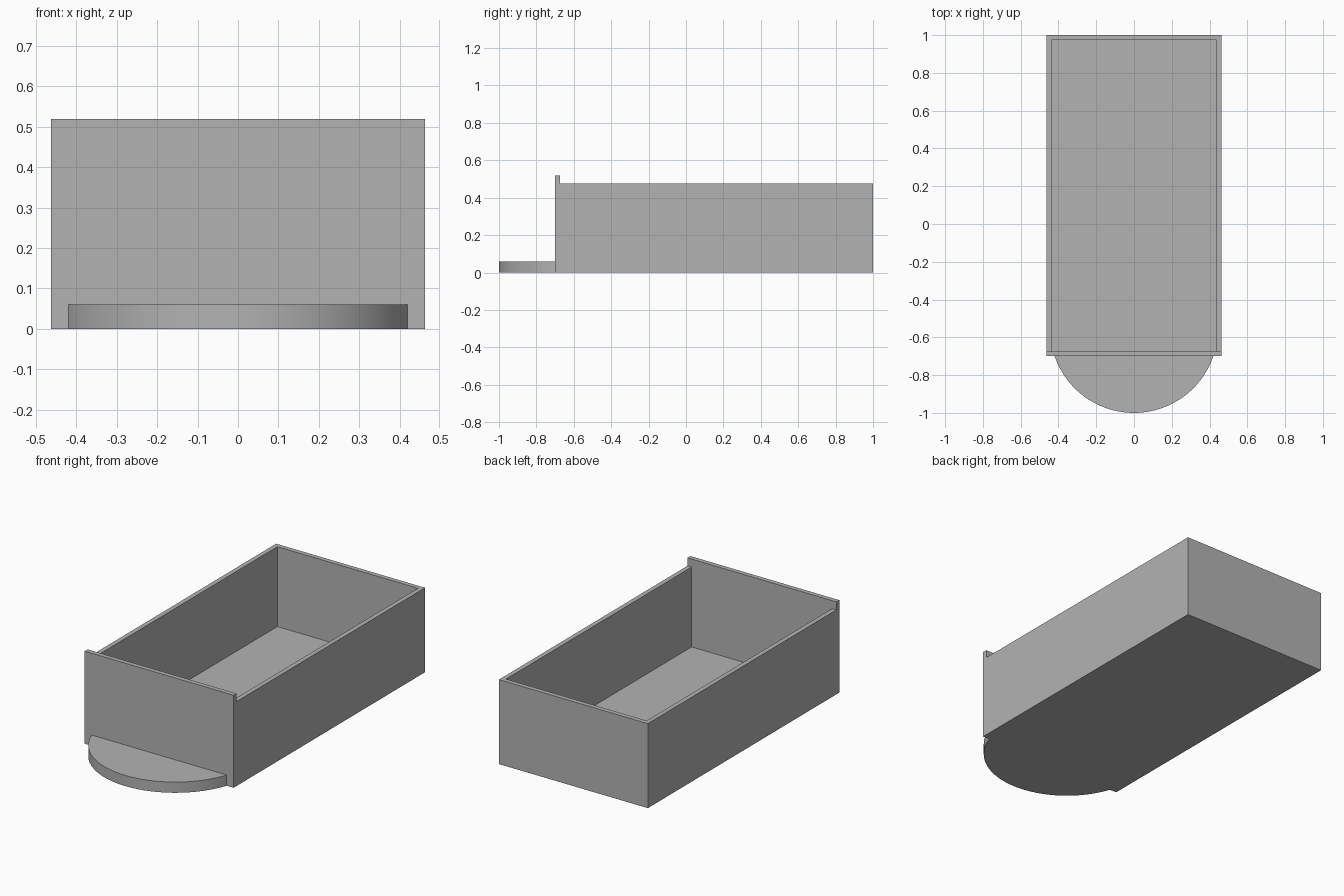
import bpy, bmesh, math
from mathutils import Vector

cube = bpy.data.objects.get("Cube")
if cube:
    bpy.data.objects.remove(cube, do_unlink=True)

# Main dimensions
HALF_W, WALL = 0.463, 0.026
FRONT, BACK = -0.70, 1.0
RIM, PANEL_TOP = 0.475, 0.52
TAB_HALF, TAB_H = 0.42, 0.06

grey = bpy.data.materials.new("plain grey")
grey.use_nodes = True
grey.diffuse_color = (0.45, 0.45, 0.45, 1)
grey.node_tree.nodes["Principled BSDF"].inputs["Base Color"].default_value = grey.diffuse_color


def prism(name, points, offset):
    """Extrude a closed outline of 3D points along an offset."""
    bm = bmesh.new()
    face = bm.faces.new([bm.verts.new(p) for p in points])
    ext = bmesh.ops.extrude_face_region(bm, geom=[face])["geom"]
    bmesh.ops.translate(bm, vec=Vector(offset),
                        verts=[v for v in ext if isinstance(v, bmesh.types.BMVert)])
    bmesh.ops.recalc_face_normals(bm, faces=bm.faces)
    mesh = bpy.data.meshes.new(name)
    bm.to_mesh(mesh)
    bm.free()
    mesh.materials.append(grey)
    obj = bpy.data.objects.new(name, mesh)
    bpy.context.collection.objects.link(obj)
    return obj


def activate(obj):
    bpy.ops.object.select_all(action="DESELECT")
    obj.select_set(True)
    bpy.context.view_layer.objects.active = obj


# Drawer body: side profile with the taller front panel, extruded across
step = FRONT + WALL
profile = [(FRONT, 0), (BACK, 0), (BACK, RIM), (step, RIM),
           (step, PANEL_TOP), (FRONT, PANEL_TOP)]
body = prism("drawer_body", [(-HALF_W, y, z) for y, z in profile], (2 * HALF_W, 0, 0))

# Hollow interior
inner = HALF_W - WALL
corners = [(-inner, step), (inner, step), (inner, BACK - WALL), (-inner, BACK - WALL)]
cutter = prism("cavity_cutter", [(x, y, WALL) for x, y in corners], (0, 0, 1))
cutter.hide_render = True
cut = body.modifiers.new("cavity", "BOOLEAN")
cut.operation, cut.solver, cut.object = "DIFFERENCE", "EXACT", cutter
activate(body)
bpy.ops.object.modifier_apply(modifier=cut.name)
bpy.data.objects.remove(cutter, do_unlink=True)

# Rounded pull tab: circular segment at the foot of the front panel
depth = FRONT + 1
radius = (TAB_HALF ** 2 + depth ** 2) / (2 * depth)
centre_y = radius - 1
half_angle = math.asin(TAB_HALF / radius)
steps = 48
arc = []
for i in range(steps + 1):
    a = half_angle * (2 * i / steps - 1)
    arc.append((radius * math.sin(a), centre_y - radius * math.cos(a), 0))
tab = prism("pull_tab", arc, (0, 0, TAB_H))
activate(tab)
bpy.ops.object.shade_smooth_by_angle(angle=math.radians(30))
